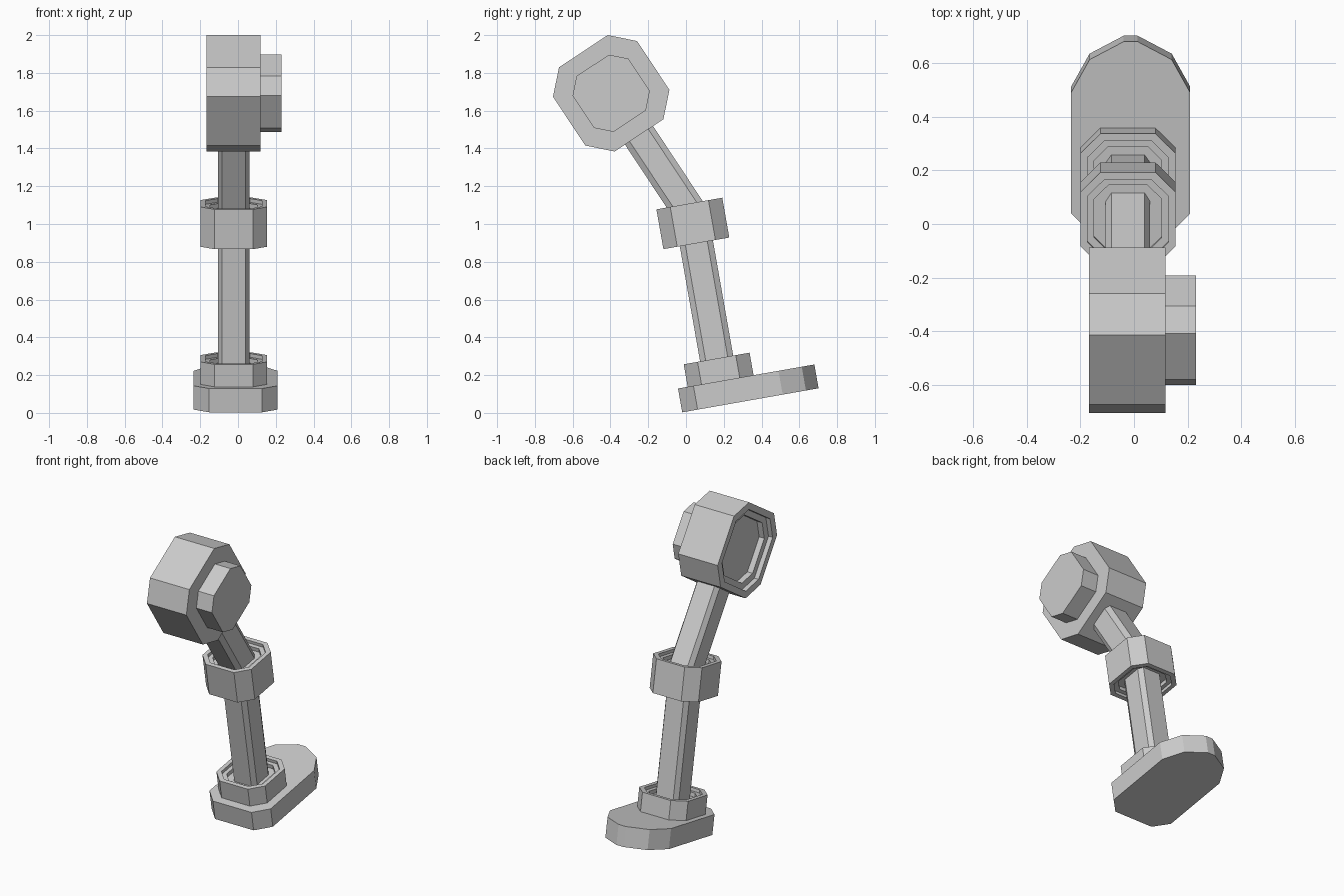
import bpy, bmesh
from math import radians
from mathutils import Matrix, Vector

if "Cube" in bpy.data.objects:
    bpy.data.objects.remove(bpy.data.objects["Cube"])

X0 = -0.0225  # leg centre line


def loft(name, outlines, matrix):
    """Skin a stack of equal-count outlines and cap both ends."""
    bm = bmesh.new()
    rows = [[bm.verts.new(matrix @ Vector(p)) for p in o] for o in outlines]
    for a, b in zip(rows, rows[1:]):
        for i in range(len(a)):
            j = (i + 1) % len(a)
            bm.faces.new((a[i], a[j], b[j], b[i]))
    bm.faces.new(rows[0][::-1])
    bm.faces.new(rows[-1])
    bmesh.ops.recalc_face_normals(bm, faces=bm.faces)
    me = bpy.data.meshes.new(name)
    bm.to_mesh(me)
    bm.free()
    ob = bpy.data.objects.new(name, me)
    bpy.context.collection.objects.link(ob)
    return ob


def octagon(hx, hy, cx, cy, z):
    """Rectangle with half sizes hx, hy and corners cut by cx, cy."""
    q = [(hx, hy - cy), (hx - cx, hy)]
    pts = q + [(-x, y) for x, y in q[::-1]]
    pts += [(-x, -y) for x, y in pts]
    return [(x, y, z) for x, y in pts]


def collar(name, z0, z1, matrix, size=0.177, low=False, high=False):
    """Octagonal block with an optional stepped recess in either end."""
    def ring(k, z):
        s = size * k
        return octagon(s, s, s * 0.42, s * 0.42, z)
    k = size / 0.177
    d1, d2 = 0.02 * k, 0.045 * k
    rows = [ring(1, z0), ring(1, z1)]
    if low:
        rows = [ring(.71, z0 + d2), ring(.71, z0 + d1), ring(.85, z0 + d1), ring(.85, z0)] + rows
    if high:
        rows += [ring(.85, z1), ring(.85, z1 - d1), ring(.71, z1 - d1), ring(.71, z1 - d2)]
    return loft(name, rows, matrix)


def beam(name, z0, z1, matrix):
    return loft(name, [octagon(.083, .089, .021, .03, z) for z in (z0, z1)], matrix)


# Frames: tilted foot, lower leg axis, upper leg axis, sideways head axis
foot_m = Matrix.Translation((-0.0125, -0.02, 0.003)) @ Matrix.Rotation(radians(10), 4, 'X')
lower_m = foot_m @ Matrix.Translation((X0 + 0.0125, 0.229, 0))
upper_m = Matrix.Translation((X0, -0.396, 1.692)) @ Matrix.Rotation(radians(33.5), 4, 'X')
head_m = upper_m @ Matrix.Translation((-X0, 0, 0)) @ Matrix.Rotation(radians(90), 4, 'Y')

# Foot with rounded toe
half = [(.14, 0), (.222, .083), (.222, .54), (.153, .665), (.026, .733)]
outline = half + [(-x, y) for x, y in half[::-1]]
loft("foot", [[(x, y, z) for x, y in outline] for z in (0, .128)], foot_m)

# Ankle and knee collars
collar("ankle_collar", .12, .249, lower_m, high=True)
collar("knee_collar", .868, 1.082, lower_m, low=True, high=True)

# Leg beams
beam("lower_leg", .15, .95, lower_m)
beam("upper_leg", -.84, -.2, upper_m)

# Hip drum, recessed on the left, with a cap on the right
collar("hip_drum", -.168, .118, head_m, size=.267, low=True)
collar("hip_cap", .11, .231, head_m)
